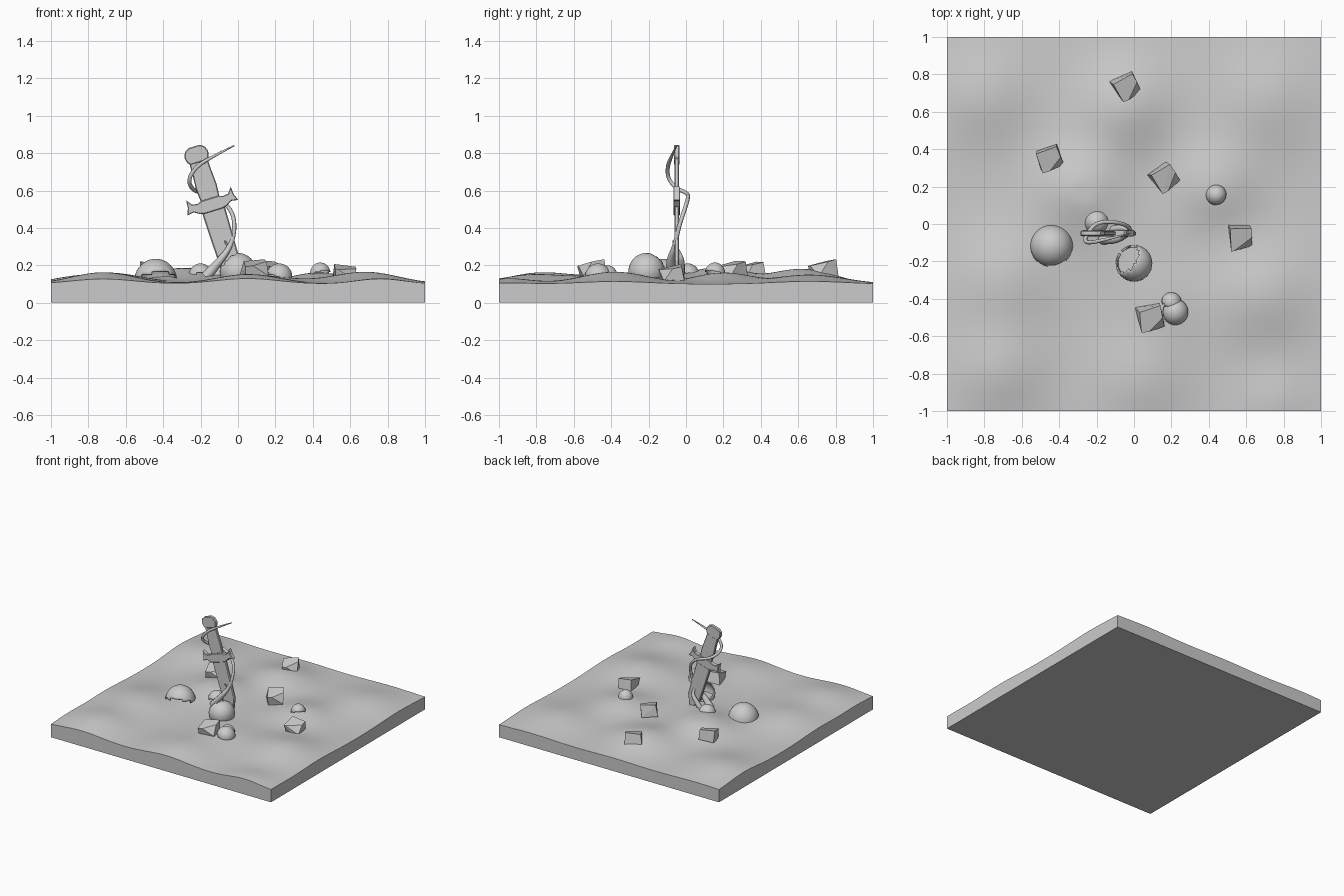
import bpy, bmesh, math, random
from mathutils import Vector, Matrix, noise

if "Cube" in bpy.data.objects:
    bpy.data.objects.remove(bpy.data.objects["Cube"])

random.seed(4)
grey = bpy.data.materials.new("stone_grey")
grey.diffuse_color = (0.6, 0.6, 0.6, 1)
grey.use_nodes = True
grey.node_tree.nodes["Principled BSDF"].inputs["Base Color"].default_value = grey.diffuse_color


def finish(bm, name, smooth=None, matrix=None):
    bmesh.ops.recalc_face_normals(bm, faces=bm.faces)
    me = bpy.data.meshes.new(name)
    bm.to_mesh(me)
    bm.free()
    ob = bpy.data.objects.new(name, me)
    bpy.context.collection.objects.link(ob)
    me.materials.append(grey)
    if matrix:
        ob.matrix_world = matrix
    if smooth:
        bpy.ops.object.select_all(action='DESELECT')
        ob.select_set(True)
        bpy.context.view_layer.objects.active = ob
        bpy.ops.object.shade_smooth_by_angle(angle=math.radians(smooth))
    return ob


# Ground slab with soft mounds (x, y, height, radius)
MOUNDS = [(-0.72, -0.78, .06, .20), (-0.28, 0.18, .085, .19), (-0.05, 0.62, .08, .2),
          (0.43, 0.2, .06, .18), (0.68, -0.38, .065, .21), (-0.7, -0.3, .06, .22),
          (-0.8, 0.68, .05, .2), (0.05, -0.82, .05, .2), (0.7, 0.66, .05, .22),
          (0.12, -0.42, .04, .2), (0.76, -0.95, .03, .15), (-0.05, -0.1, .03, .2)]


def height(x, y):
    return 0.1 + min(.085, sum(h * math.exp(-((x - a) ** 2 + (y - b) ** 2) / (2 * r * r * .75))
                               for a, b, h, r in MOUNDS))


bm = bmesh.new()
bmesh.ops.create_grid(bm, x_segments=80, y_segments=80, size=1)
for v in bm.verts:
    v.co.z = height(v.co.x, v.co.y)
rim = [e for e in bm.edges if e.is_boundary]
new = bmesh.ops.extrude_edge_only(bm, edges=rim)["geom"]
for v in new:
    if isinstance(v, bmesh.types.BMVert):
        v.co.z = 0
bmesh.ops.contextual_create(bm, geom=[e for e in new if isinstance(e, bmesh.types.BMEdge) and e.is_boundary])
finish(bm, "ground", 35)

# Sword: flat outlines in local x/z, leaning left
SWORD = Matrix.Translation((-0.14, -0.05, 0.525)) @ Matrix.Rotation(-0.3, 4, 'Y')


def plate(name, half, thick, bevel=0.0):
    """Extrude a mirrored half outline given from top to bottom."""
    outline = half + [(-x, z) for x, z in reversed(half) if x > 0]
    bm = bmesh.new()
    f = bm.faces.new([bm.verts.new((x, -thick / 2, z)) for x, z in outline])
    r = bmesh.ops.extrude_face_region(bm, geom=[f])
    bmesh.ops.translate(bm, vec=(0, thick, 0), verts=[v for v in r["geom"] if isinstance(v, bmesh.types.BMVert)])
    if bevel:
        caps = [e for e in bm.edges if abs(e.verts[0].co.y - e.verts[1].co.y) < 1e-5]
        bmesh.ops.bevel(bm, geom=caps, offset=bevel, segments=1, affect='EDGES')
    finish(bm, name, None, SWORD)


plate("blade", [(.064, .0), (.06, -.2), (.056, -.33), (0, -.45)], .024, .006)
plate("guard", [(0, .034), (.05, .034), (.07, .026), (.10, .03), (.125, .062), (.128, .02),
                (.142, -.018), (.105, -.012), (.075, -.03), (.05, -.036), (0, -.036)], .036, .004)
plate("grip", [(.05, .25), (.052, .18), (.057, .1), (.052, .03)], .024, .005)
plate("pommel", [(.03, .325), (.055, .31), (.066, .28), (.06, .25), (.045, .235)], .03, .005)

# Vine winding up the sword, tapering to its tip
path = [(-.17, -.08, .14, 2.6), (-.1, -.09, .22, 1.9), (-.04, -.06, .3, 1.2), (-.015, -.04, .4, 1),
        (-.03, -.01, .49, 1), (-.1, .012, .56, 1), (-.2, .01, .585, 1), (-.25, -.05, .61, 1),
        (-.265, -.095, .66, 1), (-.23, -.1, .72, 1), (-.16, -.085, .77, .9), (-.02, -.05, .84, .3)]


def vine(name, pts, radius):
    cu = bpy.data.curves.new(name, 'CURVE')
    cu.dimensions = '3D'
    cu.bevel_depth, cu.bevel_resolution, cu.use_fill_caps = radius, 2, True
    sp = cu.splines.new('NURBS')
    sp.points.add(len(pts) - 1)
    for p, (x, y, z, r) in zip(sp.points, pts):
        p.co, p.radius = (x, y, z, 1), r
    sp.order_u, sp.use_endpoint_u, sp.resolution_u = 3, True, 6
    cu.materials.append(grey)
    bpy.context.collection.objects.link(bpy.data.objects.new(name, cu))


vine("vine", path, .011)
vine("vine_root", [(-.12, -.03, .13, 2), (-.07, -.02, .2, 1.6), (-.03, -.03, .26, 1), (-.07, -.07, .33, .4)], .011)

# Angular rocks: jittered cubes with one corner sliced off (x, y, centre z, size, turn)
ROCKS = [(-.04, .73, .165, .07, .5), (-.45, .35, .165, .066, .3), (.165, .25, .165, .07, .6),
         (.57, -.07, .145, .064, .1), (.09, -.505, .165, .075, .15)]
for i, (x, y, z, s, turn) in enumerate(ROCKS):
    bm = bmesh.new()
    bmesh.ops.create_cube(bm, size=2)
    for v in bm.verts:
        v.co = Vector([c * random.uniform(.7, 1) for c in v.co])
    hull = bmesh.ops.bisect_plane(bm, geom=bm.verts[:] + bm.edges[:] + bm.faces[:],
                                  plane_co=(.5, -.5, .5), plane_no=(.5, -.7, .6), clear_outer=True)
    bmesh.ops.convex_hull(bm, input=bm.verts)
    bmesh.ops.dissolve_limit(bm, angle_limit=.05, verts=bm.verts, edges=bm.edges)
    finish(bm, f"rock_{i + 1}", None, Matrix.Translation((x, y, z)) @ Matrix.Rotation(turn, 4, 'Z')
           @ Matrix.Rotation(.25, 4, 'X') @ Matrix.Diagonal((s, s, s * .8, 1)))


# Broken eggshells: jagged sphere caps with thickness
def shell(name, centre, r, facing, cut, jag=.12):
    d = Vector(facing).normalized()
    bm = bmesh.new()
    bmesh.ops.create_uvsphere(bm, u_segments=32, v_segments=20, radius=1)
    gone = [f for f in bm.faces if f.calc_center_median().dot(d) < cut
            + jag * noise.noise(f.calc_center_median() * 4 + Vector(centre) * 9)]
    bmesh.ops.delete(bm, geom=gone, context='FACES')
    size = Vector(r)
    ob = finish(bm, name, 40, Matrix.Translation(centre) @ Matrix.Diagonal((*size, 1)))
    mod = ob.modifiers.new("thickness", 'SOLIDIFY')
    mod.thickness = .08


shell("open_egg", (0, -.21, .168), (.098, .098, .098), (.5, -.35, -.55), -.62)
shell("large_shell", (-.44, -.12, .115), (.115, .115, .12), (-.1, .35, .8), .05)
shell("shell_by_blade", (-.2, .01, .14), (.065, .065, .07), (-.2, .3, .9), 0)
shell("small_shell_right", (.44, .155, .155), (.055, .055, .06), (-.2, .2, .9), 0)
shell("shell_front", (.22, -.47, .14), (.07, .07, .07), (.3, -.1, .9), 0)
shell("shell_chip", (.2, -.42, .14), (.055, .055, .06), (0, .6, .7), .3)
